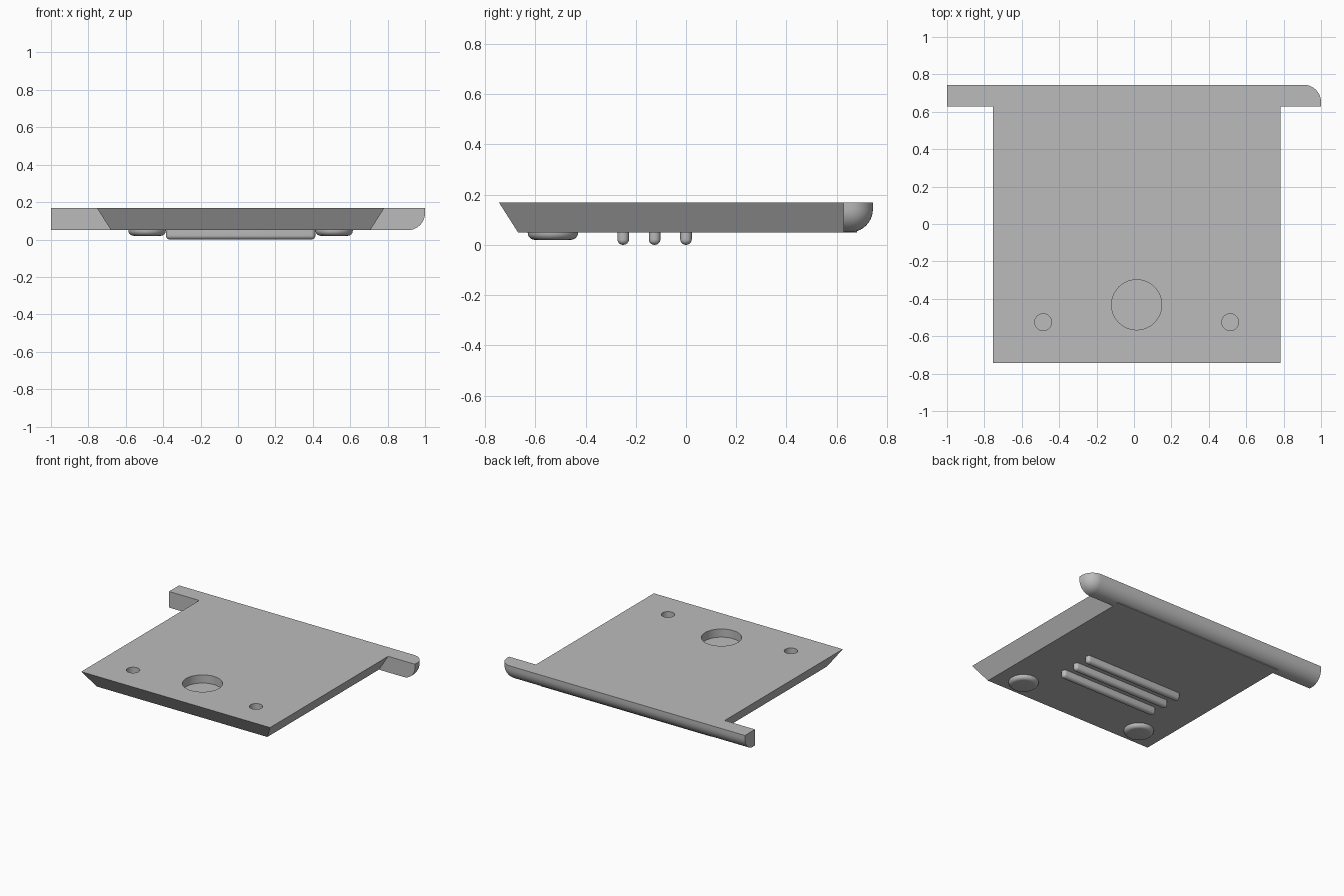
import bpy
import bmesh
from mathutils import Vector

default = bpy.data.objects.get("Cube")
if default:
    bpy.data.objects.remove(default, do_unlink=True)

grey = bpy.data.materials.new("plain grey")
grey.use_nodes = True
colour = (0.5, 0.5, 0.5, 1.0)
grey.diffuse_color = colour
grey.node_tree.nodes["Principled BSDF"].inputs["Base Color"].default_value = colour

CX = 0.014                 # centre line of the plate
TOP, BOTTOM = 0.168, 0.05  # plate faces


def finish(name, bm):
    bmesh.ops.recalc_face_normals(bm, faces=bm.faces)
    mesh = bpy.data.meshes.new(name)
    bm.to_mesh(mesh)
    bm.free()
    mesh.materials.append(grey)
    obj = bpy.data.objects.new(name, mesh)
    bpy.context.collection.objects.link(obj)
    return obj


def smooth(obj):
    bpy.ops.object.select_all(action='DESELECT')
    obj.select_set(True)
    bpy.context.view_layer.objects.active = obj
    bpy.ops.object.shade_smooth_by_angle(angle=0.6)


def box(name, low, high, rounded=None, radius=0.0, segments=8):
    """Box between two corners, rounding the edges whose midpoint passes the rule."""
    low, high = Vector(low), Vector(high)
    bm = bmesh.new()
    bmesh.ops.create_cube(bm, size=1)
    centre, size = (low + high) / 2, high - low
    if rounded:
        edges = [e for e in bm.edges
                 if rounded((e.verts[0].co + e.verts[1].co) / 2)]
    for v in bm.verts:
        v.co = Vector(a * b for a, b in zip(v.co, size)) + centre
    if rounded:
        bmesh.ops.bevel(bm, geom=edges, offset=radius, segments=segments,
                        profile=0.5, affect='EDGES')
    return finish(name, bm)


def disc(name, x, y, low, high, radius, bevel=0.0):
    """Upright cylinder with an optional rounded lower rim."""
    bm = bmesh.new()
    bmesh.ops.create_cone(bm, cap_ends=True, segments=48, radius1=radius,
                          radius2=radius, depth=high - low)
    bmesh.ops.translate(bm, verts=bm.verts, vec=(x, y, (low + high) / 2))
    if bevel:
        rim = [e for e in bm.edges if all(v.co.z < low + 0.001 for v in e.verts)]
        bmesh.ops.bevel(bm, geom=rim, offset=bevel, segments=6,
                        profile=0.5, affect='EDGES')
    return finish(name, bm)


def combine(target, other, operation):
    mod = target.modifiers.new(operation.lower(), 'BOOLEAN')
    mod.operation = operation
    mod.solver = 'EXACT'
    mod.object = other
    bpy.context.view_layer.objects.active = target
    bpy.ops.object.modifier_apply(modifier=mod.name)
    bpy.data.objects.remove(other, do_unlink=True)


# Plate with sloping front and sides
plate = box("plate", (CX - 0.768, -0.744, BOTTOM), (CX + 0.768, 0.68, TOP))
for v in plate.data.vertices:
    if v.co.z < 0.1:
        v.co.x += 0.075 if v.co.x < 0 else -0.075
        if v.co.y < 0:
            v.co.y += 0.075

# Rear bar, rounded below, behind and at its left end
bar = box("rear_bar", (-1, 0.627, BOTTOM), (1, 0.744, TOP),
          lambda m: (m.x > 0.4) + (m.y > 0.4) + (m.z < -0.4) == 2, 0.092, 10)
combine(plate, bar, 'UNION')

# Blind holes in the top
for x, y, r in ((CX, -0.432, 0.134), (CX - 0.5, -0.525, 0.045), (CX + 0.5, -0.525, 0.045)):
    combine(plate, disc("hole_cutter", x, y, TOP - 0.06, TOP + 0.1, r), 'DIFFERENCE')
smooth(plate)

# Round feet under the front corners
for side, name in ((-1, "right_foot"), (1, "left_foot")):
    smooth(disc(name, CX + side * 0.5, -0.53, 0.02, BOTTOM + 0.005, 0.1, 0.028))

# Three rounded ribs underneath
for i, name in enumerate(("front_rib", "middle_rib", "rear_rib")):
    y = -0.25 + i * 0.125
    smooth(box(name, (CX - 0.4, y - 0.023, 0), (CX + 0.4, y + 0.023, BOTTOM + 0.005),
               lambda m: m.z < 0.4, 0.022, 6))
